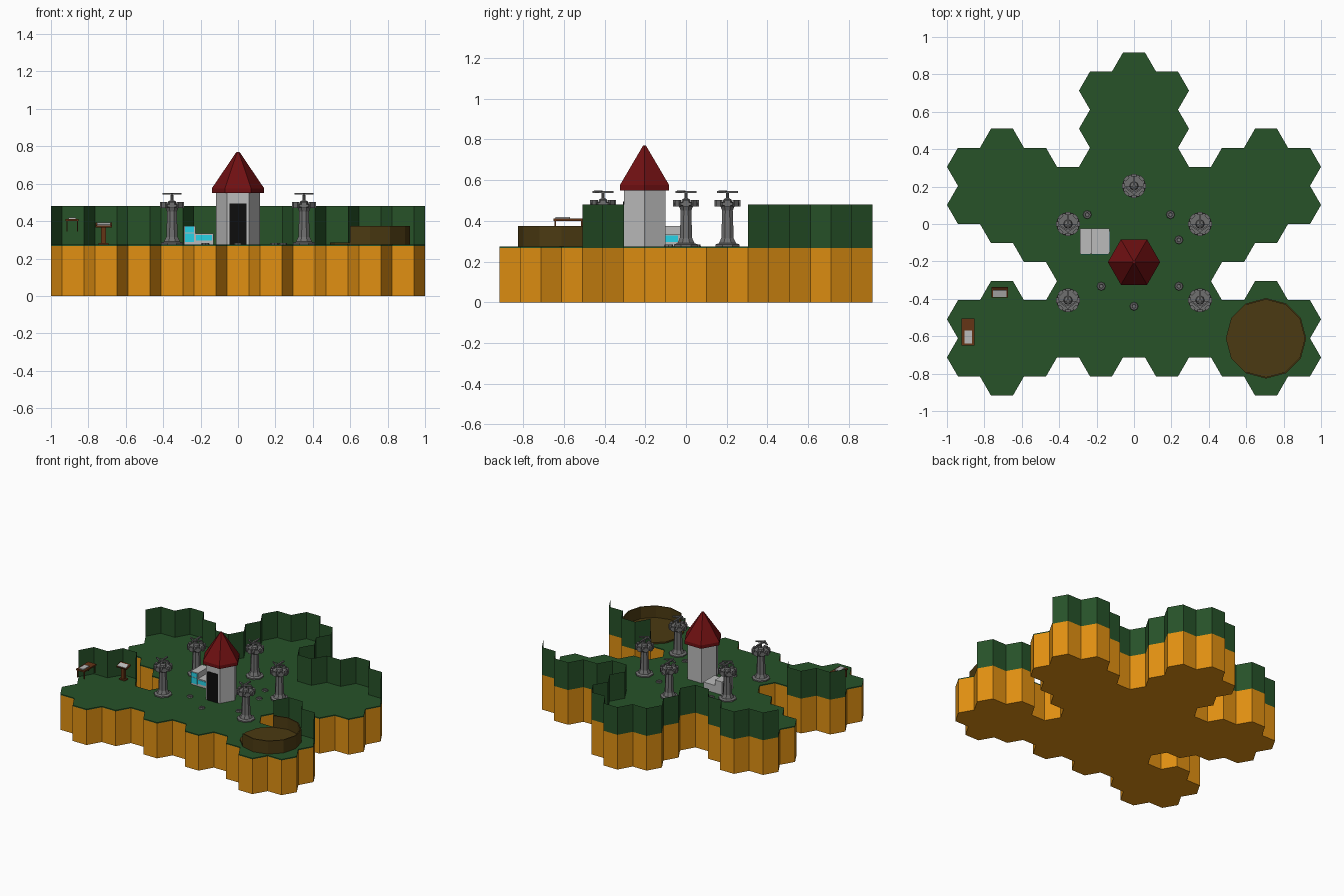
import bpy, bmesh, math
from mathutils import Matrix, Vector

if "Cube" in bpy.data.objects:
    bpy.data.objects.remove(bpy.data.objects["Cube"])

R = 2 / 17                # hex radius: 17 radii span the full width
H = R * math.sqrt(3)      # hex height, flat to flat
GROUND, WALL_TOP = 0.275, 0.48


def mat(name, r, g, b):
    m = bpy.data.materials.new(name)
    m.diffuse_color = (r, g, b, 1)
    m.use_nodes = True
    m.node_tree.nodes["Principled BSDF"].inputs["Base Color"].default_value = m.diffuse_color
    return m


ORANGE = mat("earth", 0.75, 0.28, 0.006)
GREEN = mat("grass", 0.02, 0.085, 0.022)
RED = mat("roof_red", 0.16, 0.005, 0.006)
BROWN = mat("ring_brown", 0.07, 0.042, 0.006)
WOOD = mat("wood", 0.13, 0.035, 0.008)
CYAN = mat("glass_cyan", 0.02, 0.65, 0.8)
BLACK = mat("door_black", 0.004, 0.004, 0.004)
STONE = mat("dark_stone", 0.16, 0.16, 0.16)
PLASTER = mat("plaster", 0.5, 0.5, 0.5)


def make(name, bm, material):
    bmesh.ops.recalc_face_normals(bm, faces=bm.faces)
    me = bpy.data.meshes.new(name)
    bm.to_mesh(me)
    bm.free()
    ob = bpy.data.objects.new(name, me)
    me.materials.append(material)
    bpy.context.collection.objects.link(ob)
    return ob


def add_box(bm, x0, x1, y0, y1, z0, z1, m=Matrix()):
    t = Matrix.Translation(((x0 + x1) / 2, (y0 + y1) / 2, (z0 + z1) / 2))
    s = Matrix.Diagonal((x1 - x0, y1 - y0, z1 - z0, 1))
    bmesh.ops.create_cube(bm, size=1, matrix=m @ t @ s)


def box(name, material, *dims, m=Matrix()):
    bm = bmesh.new()
    add_box(bm, *dims, m)
    return make(name, bm, material)


def add_lathe(bm, profile, n, x=0, y=0, turn=0.0):
    # Stack of n-sided rings (radius, z), capped at both ends
    rings = []
    for r, z in profile:
        rings.append([bm.verts.new((x + r * math.cos(turn + math.tau * i / n),
                                    y + r * math.sin(turn + math.tau * i / n), z)) for i in range(n)])
    for a, b in zip(rings, rings[1:]):
        for i in range(n):
            j = (i + 1) % n
            bm.faces.new((a[i], a[j], b[j], b[i]))
    bm.faces.new(rings[0][::-1])
    bm.faces.new(rings[-1])


def lathe(name, material, profile, n, x=0, y=0, turn=0.0):
    bm = bmesh.new()
    add_lathe(bm, profile, n, x, y, turn)
    return make(name, bm, material)


# Hex grid cells: five seven-cell clusters around a filled middle
cells = set()
for cx, cy in ((0, 6), (4, 2), (-4, 2), (4, -6), (-4, -6)):
    cells |= {(cx + i, cy + j) for i, j in ((0, 0), (0, 2), (0, -2), (1, 1), (1, -1), (-1, 1), (-1, -1))}
for col, lo, hi in ((0, -6, 4), (1, -7, 3), (2, -6, 2), (3, -1, 1)):
    for row in range(lo, hi + 1, 2):
        cells |= {(col, row), (-col, row)}


def land(z):
    bm = bmesh.new()
    for c, r in sorted(cells):
        bm.faces.new([bm.verts.new((1.5 * R * c + R * math.cos(math.pi * k / 3),
                                    H * r / 2 + R * math.sin(math.pi * k / 3), z)) for k in range(6)])
    bmesh.ops.remove_doubles(bm, verts=bm.verts, dist=0.005)
    return bm


def slab(name, z0, z1, material):
    bm = land(z0)
    new = bmesh.ops.extrude_face_region(bm, geom=bm.faces[:], use_keep_orig=True)["geom"]
    for v in (g for g in new if isinstance(g, bmesh.types.BMVert)):
        v.co.z = z1
    return make(name, bm, material)


slab("earth_base", 0, 0.267, ORANGE)
slab("grass_top", 0.267, GROUND, GREEN)

# Hedge walls along the back edges of the land
src, bm = land(GROUND), bmesh.new()
for e in src.edges:
    if not e.is_boundary:
        continue
    a, b = (v.co.copy() for v in e.verts)
    mid = (a + b) / 2
    north = mid.y > 1.5 * H - 0.01
    south = -2.5 * H < mid.y < -1.5 * H + 0.01 and abs(mid.x) > 0.6
    if north or south:
        up = Vector((0, 0, WALL_TOP - GROUND))
        bm.faces.new([bm.verts.new(p) for p in (a, b, b + up, a + up)])
src.free()
bmesh.ops.remove_doubles(bm, verts=bm.verts, dist=0.002)
make("hedge_walls", bm, GREEN)

# Central keep with roof and door
lathe("keep_tower", PLASTER, [(R, GROUND), (R, 0.56)], 6, 0, -H)
lathe("keep_roof", RED, [(0.14, 0.55), (0.14, 0.575), (0.008, 0.77)], 6, 0, -H)
box("keep_door", BLACK, -0.045, 0.045, -1.5 * H - 0.004, -1.5 * H + 0.01, GROUND, 0.495)

# Side hut: tall and low block with glass panels
box("hut_tall", PLASTER, -0.29, -0.228, -0.16, -0.025, GROUND, 0.375)
box("hut_low", PLASTER, -0.228, -0.13, -0.16, -0.025, GROUND, 0.333)
for i, (x0, x1, z0, z1) in enumerate(((-0.284, -0.234, 0.34, 0.37), (-0.284, -0.234, 0.288, 0.334),
                                      (-0.225, -0.14, 0.295, 0.325))):
    box(f"hut_window_{i}", CYAN, x0, x1, -0.163, -0.158, z0, z1)
box("hut_side_window", CYAN, -0.132, -0.127, -0.15, -0.04, 0.295, 0.328)

# Five turrets, each with battlements and a mounted crossbow
for i, (x, y) in enumerate(((0, H), (3 * R, 0), (-3 * R, 0), (3 * R, -2 * H), (-3 * R, -2 * H))):
    bm = bmesh.new()
    add_lathe(bm, [(0.064, GROUND), (0.064, 0.284), (0.046, 0.29), (0.033, 0.315), (0.028, 0.45),
                   (0.038, 0.473), (0.062, 0.475), (0.062, 0.49)], 8, x, y, math.pi / 8)
    for k in range(8):
        m = Matrix.Translation((x, y, 0)) @ Matrix.Rotation(k * math.pi / 4, 4, 'Z')
        add_box(bm, 0.048, 0.064, -0.014, 0.014, 0.47, 0.503, m)
    make(f"turret_{i}", bm, STONE)

    bm = bmesh.new()
    at = Matrix.Translation((x, y, 0))
    add_lathe(bm, [(0.024, 0.49), (0.02, 0.505), (0.007, 0.512), (0.007, 0.54)], 8, x, y)
    add_box(bm, -0.006, 0.006, -0.052, 0.052, 0.538, 0.547, at)
    for s in (-1, 1):
        arm = at @ Matrix.Translation((0, -0.04, 0)) @ Matrix.Rotation(s * math.radians(35), 4, 'Z')
        add_box(bm, min(0, s * 0.06), max(0, s * 0.06), -0.004, 0.004, 0.541, 0.55, arm)
    add_box(bm, -0.049, 0.049, -0.006, -0.003, 0.544, 0.547, at)
    make(f"turret_crossbow_{i}", bm, STONE)

# Arena: twelve-sided floor and a wall left open to the west
AX, AY = 6 * R, -3 * H
lathe("arena_floor", BROWN, [(0.215, GROUND), (0.215, 0.286)], 12, AX, AY)
bm = bmesh.new()
cols = []
for k in range(-4, 5):
    a = k * math.pi / 6
    cols.append([bm.verts.new((AX + r * math.cos(a), AY + r * math.sin(a), z))
                 for r, z in ((0.215, 0.28), (0.215, 0.375), (0.207, 0.375), (0.207, 0.28))])
for p, q in zip(cols, cols[1:]):
    for i in range(4):
        j = (i + 1) % 4
        bm.faces.new((p[i], q[i], q[j], p[j]))
bm.faces.new(cols[0])
bm.faces.new(cols[-1][::-1])
make("arena_wall", bm, BROWN)

# Lectern with a tilted page
bm = bmesh.new()
add_box(bm, -0.732, -0.706, -0.376, -0.354, GROUND, 0.372)
add_box(bm, -0.745, -0.693, -0.385, -0.345, GROUND, 0.283)
tilt = Matrix.Translation((-0.718, -0.365, 0.38)) @ Matrix.Rotation(math.radians(18), 4, 'X')
add_box(bm, -0.043, 0.043, -0.027, 0.027, -0.006, 0.005, tilt)
make("lectern", bm, WOOD)
box("lectern_page", PLASTER, -0.035, 0.035, -0.024, 0.014, 0.004, 0.009, m=tilt)

# Raised table with a sheet on top
bm = bmesh.new()
add_box(bm, -0.922, -0.852, -0.65, -0.505, 0.4, 0.411)
for x in (-0.918, -0.862):
    for y in (-0.645, -0.515):
        add_box(bm, x, x + 0.006, y, y + 0.006, 0.345, 0.4)
make("table", bm, WOOD)
box("table_sheet", PLASTER, -0.907, -0.866, -0.64, -0.57, 0.411, 0.418)

# Small round stones on the grass
for i, (x, y) in enumerate(((-0.25, 0.05), (0.195, 0.05), (0.24, -0.085),
                            (-0.175, -0.333), (0.24, -0.333), (0, -0.44))):
    lathe(f"ground_stone_{i}", STONE, [(0.023, GROUND), (0.02, 0.284), (0.012, 0.284), (0.01, 0.279)], 8, x, y)
